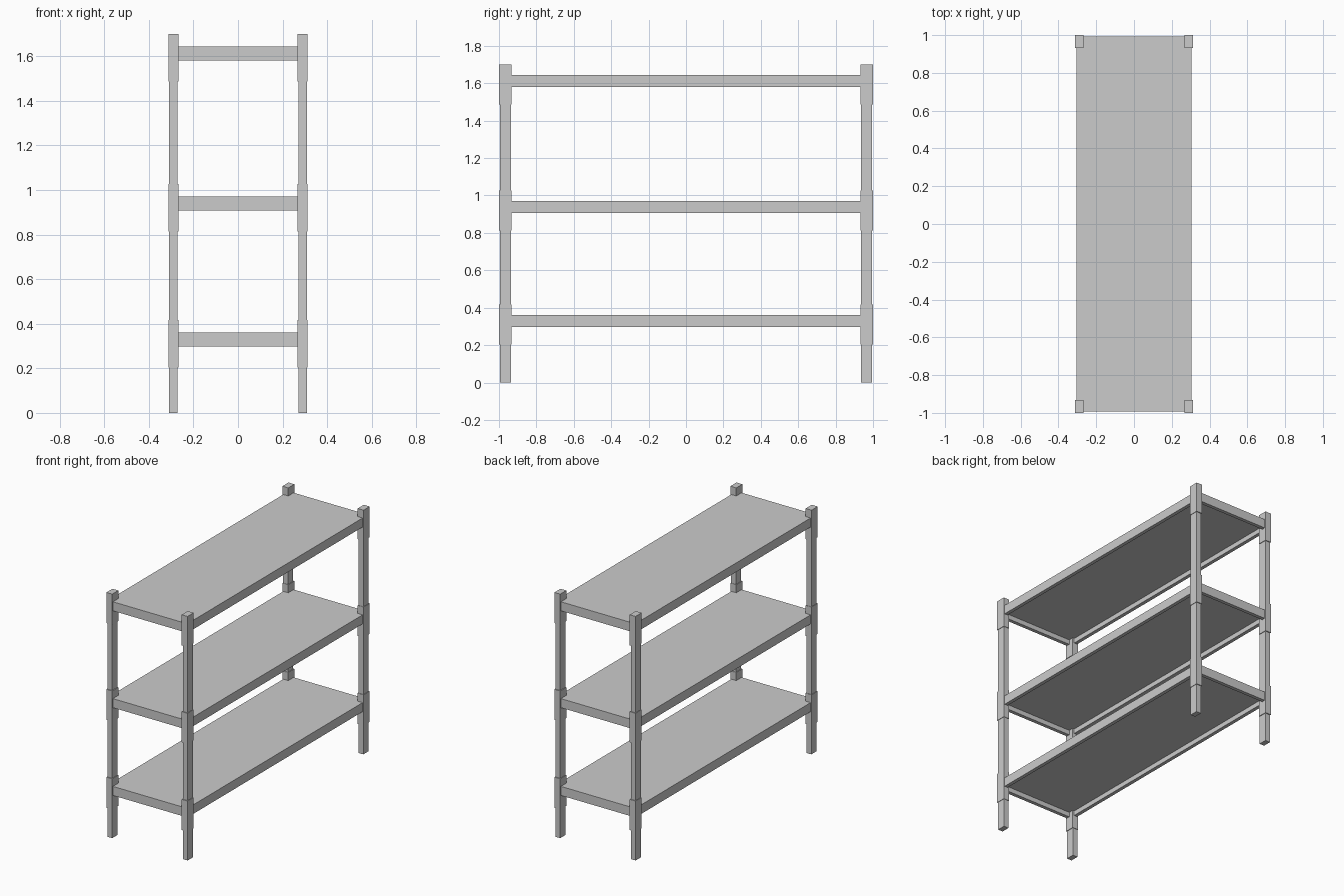
import bpy

if "Cube" in bpy.data.objects:
    bpy.data.objects.remove(bpy.data.objects["Cube"])

SHELF_BOTTOMS = (0.297, 0.907, 1.58)
SHELF_H = 0.063
SX, SY = 0.305, 0.992      # shelf half sizes
RIM, PANEL = 0.025, 0.03   # rim width, panel thickness
CX, CY = 0.29, 0.965       # post centre


def mesh_object(name, verts, faces):
    me = bpy.data.meshes.new(name)
    me.from_pydata(verts, [], faces)
    ob = bpy.data.objects.new(name, me)
    bpy.context.collection.objects.link(ob)
    return ob


def box(name, centre, half_x, half_y, z0, z1):
    x, y = centre
    c = [(x - half_x, y - half_y), (x + half_x, y - half_y),
         (x + half_x, y + half_y), (x - half_x, y + half_y)]
    verts = [(a, b, z) for z in (z0, z1) for a, b in c]
    faces = [(3, 2, 1, 0), (4, 5, 6, 7)]
    faces += [(i, (i + 1) % 4, (i + 1) % 4 + 4, i + 4) for i in range(4)]
    return mesh_object(name, verts, faces)


def tray(name, z0):
    """Shelf: flat top, folded rim, recessed underside."""
    rings = [(0, SHELF_H), (0, 0), (RIM, 0), (RIM, SHELF_H - PANEL)]
    verts = [(sx * (SX - inset), sy * (SY - inset), z0 + h)
             for inset, h in rings
             for sx, sy in ((-1, -1), (1, -1), (1, 1), (-1, 1))]
    faces = [(0, 1, 2, 3), (15, 14, 13, 12)]
    for r in range(3):
        for i in range(4):
            j = (i + 1) % 4
            faces.append((r * 4 + i, r * 4 + 4 + i, r * 4 + 4 + j, r * 4 + j))
    return mesh_object(name, verts, faces)


# Shelves
for n, z in enumerate(SHELF_BOTTOMS):
    tray(f"shelf_{n + 1}", z)

# Corner posts with a sleeve at every shelf
for sx, side in ((-1, "left"), (1, "right")):
    for sy, end in ((-1, "front"), (1, "back")):
        c = (sx * CX, sy * CY)
        box(f"{end}_{side}_post", c, 0.0185, 0.029, 0, 1.65)
        for n, z in enumerate(SHELF_BOTTOMS):
            # sleeves reach slightly further out than the post
            box(f"{end}_{side}_sleeve_{n + 1}", (sx * 0.2895, sy * 0.9665),
                0.0225, 0.0335, z - 0.094, z + 0.119)
